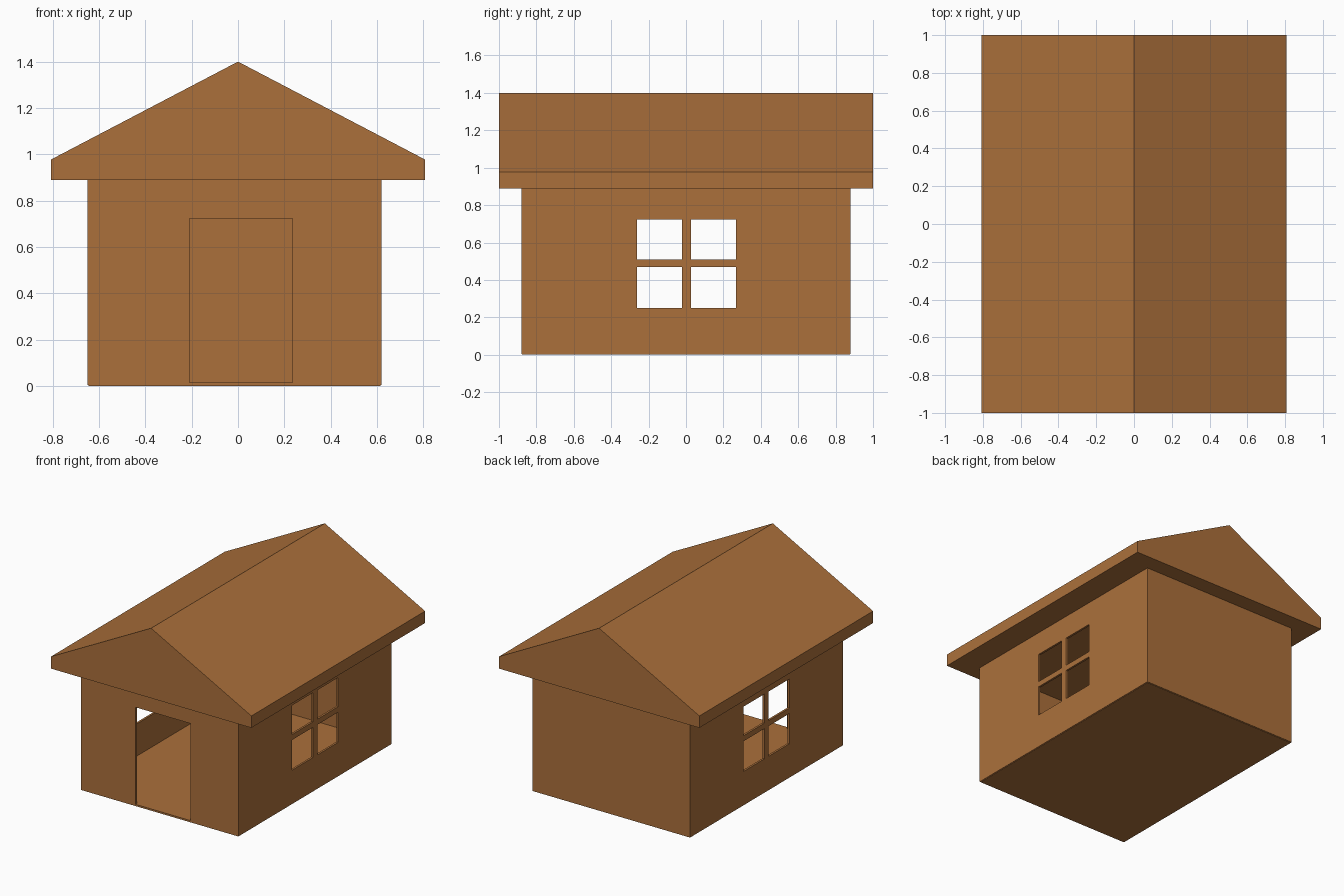
import bpy, bmesh
from mathutils import Vector

if "Cube" in bpy.data.objects:
    bpy.data.objects.remove(bpy.data.objects["Cube"])

wood = bpy.data.materials.new("warm brown wood")
wood.diffuse_color = (0.41, 0.163, 0.044, 1)
wood.use_nodes = True
wood.node_tree.nodes["Principled BSDF"].inputs["Base Color"].default_value = wood.diffuse_color


def finish(bm, name):
    mesh = bpy.data.meshes.new(name)
    bm.to_mesh(mesh)
    bm.free()
    mesh.materials.append(wood)
    ob = bpy.data.objects.new(name, mesh)
    bpy.context.collection.objects.link(ob)
    return ob


def prism(name, profile, y0, y1):
    """Extrude an x-z profile along y."""
    bm = bmesh.new()
    face = bm.faces.new([bm.verts.new((x, y0, z)) for x, z in profile])
    ext = bmesh.ops.extrude_face_region(bm, geom=[face])
    moved = [v for v in ext["geom"] if isinstance(v, bmesh.types.BMVert)]
    bmesh.ops.translate(bm, vec=(0, y1 - y0, 0), verts=moved)
    bmesh.ops.recalc_face_normals(bm, faces=bm.faces)
    return finish(bm, name)


X0, X1, Y = -0.65, 0.62, 0.88
LEVELS = [0.004, 0.015, 0.25, 0.47, 0.51, 0.722, 0.89]


def panel(bm, cuts, place, out, holes):
    """Grid wall with the listed cells left open."""
    for i in range(len(cuts) - 1):
        for j in range(len(LEVELS) - 1):
            if (i, j) in holes:
                continue
            corners = [(i, j), (i + 1, j), (i + 1, j + 1), (i, j + 1)]
            f = bm.faces.new([bm.verts.new(place(cuts[a], LEVELS[b])) for a, b in corners])
            f.normal_update()
            if f.normal.dot(Vector(out)) < 0:
                f.normal_flip()


# Walls: door in front, four-pane windows in both sides, plain back
bm = bmesh.new()
door = {(1, j) for j in range(1, 5)}
panes = {(i, j) for i in (1, 3) for j in (2, 4)}
front_cuts = [X0, -0.21, 0.235, X1]
side_cuts = [-Y, -0.263, -0.022, 0.027, 0.268, Y]
panel(bm, front_cuts, lambda u, z: (u, -Y, z), (0, -1, 0), door)
panel(bm, [X0, X1], lambda u, z: (u, Y, z), (0, 1, 0), set())
panel(bm, side_cuts, lambda u, z: (X0, u, z), (-1, 0, 0), panes)
panel(bm, side_cuts, lambda u, z: (X1, u, z), (1, 0, 0), panes)
bmesh.ops.remove_doubles(bm, verts=bm.verts, dist=0.0005)
walls = finish(bm, "walls")
thick = walls.modifiers.new("thickness", "SOLIDIFY")
thick.thickness = 0.015
thick.offset = -1
thick.use_even_offset = True

# Floor slab, slightly inside the walls
prism("floor", [(X0 + 0.004, 0), (X1 - 0.004, 0), (X1 - 0.004, 0.015), (X0 + 0.004, 0.015)],
      -Y + 0.004, Y - 0.004)

# Gabled roof with overhanging eaves
prism("roof", [(-0.808, 0.89), (0.808, 0.89), (0.808, 0.977), (0, 1.4), (-0.808, 0.977)], -1, 1)
